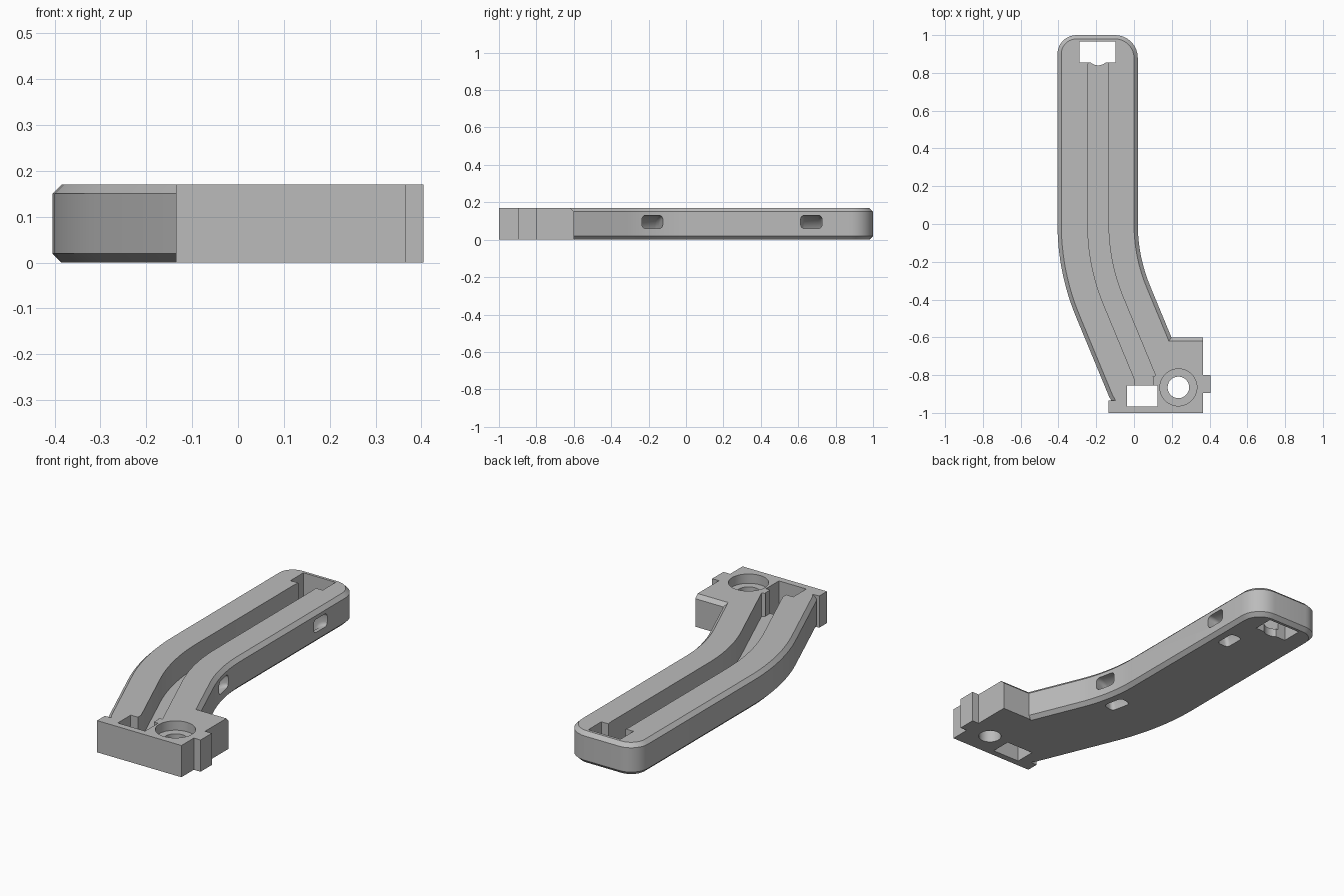
import bpy, bmesh, math
from mathutils import Vector, Matrix

cube = bpy.data.objects.get("Cube")
if cube:
    bpy.data.objects.remove(cube, do_unlink=True)

H = 0.17                      # thickness
C = 0.02                      # chamfer
BEND = math.radians(22.5)
BEND_X = 0.875                # bend centre, on y = 0

grey = bpy.data.materials.new("light grey plastic")
grey.use_nodes = True
grey.diffuse_color = (0.5, 0.5, 0.5, 1)
grey.node_tree.nodes["Principled BSDF"].inputs["Base Color"].default_value = (0.5, 0.5, 0.5, 1)


def make(name, bm):
    bmesh.ops.recalc_face_normals(bm, faces=bm.faces)
    mesh = bpy.data.meshes.new(name)
    bm.to_mesh(mesh)
    bm.free()
    mesh.materials.append(grey)
    ob = bpy.data.objects.new(name, mesh)
    bpy.context.collection.objects.link(ob)
    return ob


def prism(points, z0, z1):
    bm = bmesh.new()
    face = bm.faces.new([bm.verts.new((x, y, z0)) for x, y in points])
    top = bmesh.ops.extrude_face_region(bm, geom=[face])
    bmesh.ops.translate(bm, vec=(0, 0, z1 - z0),
                        verts=[v for v in top["geom"] if isinstance(v, bmesh.types.BMVert)])
    return bm


def box(name, x0, x1, y0, y1, z0=-0.1, z1=0.3):
    return make(name, prism([(x0, y0), (x1, y0), (x1, y1), (x0, y1)], z0, z1))


def circle(x, y, r, n=48):
    return arc(x, y, r, 0, 2 * math.pi * (n - 1) / n, n)


def arc(x, y, r, a0, a1, n):
    return [(x + r * math.cos(a0 + (a1 - a0) * i / (n - 1)),
             y + r * math.sin(a0 + (a1 - a0) * i / (n - 1))) for i in range(n)]


def bent_line(x, tail, n=14):
    """Bend at constant distance from the bend centre, then a straight tail."""
    r = BEND_X - x
    pts = arc(BEND_X, 0, r, math.pi, math.pi + BEND, n)
    end = pts[-1]
    return pts + [(end[0] + tail * math.sin(BEND), end[1] - tail * math.cos(BEND))]


def boolean(target, tool, operation):
    mod = target.modifiers.new(tool.name, 'BOOLEAN')
    mod.operation = operation
    mod.solver = 'EXACT'
    mod.object = tool
    deps = bpy.context.evaluated_depsgraph_get()
    mesh = bpy.data.meshes.new_from_object(target.evaluated_get(deps))
    target.modifiers.clear()
    target.data = mesh
    bpy.data.objects.remove(tool, do_unlink=True)


# Curved arm with chamfered rims
left = bent_line(-0.405, 0.46)
right = bent_line(0.02, 0.42)
outline = (left + [(-0.1, -0.97), (0.22, -0.97)] + right[::-1]
           + arc(-0.1, 0.88, 0.12, 0, math.pi / 2, 10)
           + arc(-0.305, 0.9, 0.1, math.pi / 2, math.pi, 10))
bm = prism(outline, 0, H)
rims = [e for e in bm.edges if abs(e.verts[0].co.z - e.verts[1].co.z) < 1e-5]
bmesh.ops.bevel(bm, geom=rims, offset=C, offset_type='OFFSET', segments=1,
                affect='EDGES', clamp_overlap=False)
arm = make("bracket_arm", bm)

# Square foot with a chamfered back edge
bm = prism([(-0.135, -1), (0.365, -1), (0.365, -0.6), (0.192, -0.6),
            (0.13, -0.64), (0.0, -0.93), (-0.135, -0.935)], 0, H)
back = [e for e in bm.edges if all(v.co.y > -0.61 and v.co.z > 0.1 for v in e.verts)]
bmesh.ops.bevel(bm, geom=back, offset=C, segments=1, affect='EDGES')
boolean(arm, make("foot", bm), 'UNION')

# Side locating tab
boolean(arm, box("tab", 0.33, 0.405, -0.895, -0.8, 0, H), 'UNION')

# Long channel following the arm
FLOOR = 0.045
inner, outer = bent_line(-0.135, 0.45), bent_line(-0.245, 0.45)
path = [(-0.135, 0.83), *inner, *outer[::-1], (-0.245, 0.83), (-0.235, 0.9), (-0.145, 0.9)]
boolean(arm, make("channel", prism(path, FLOOR, 0.3)), 'DIFFERENCE')
boolean(arm, box("channel_end", 0.005, 0.1, -0.88, -0.81, FLOOR), 'DIFFERENCE')

# Through windows at both ends, the upper one with a rounded lip
boolean(arm, box("upper_window", -0.288, -0.097, 0.855, 0.965), 'DIFFERENCE')
boolean(arm, make("window_lip", prism(circle(-0.19, 0.9, 0.06), -0.1, 0.1)), 'DIFFERENCE')
boolean(arm, box("lower_window", -0.037, 0.125, -0.965, -0.855), 'DIFFERENCE')

# Counterbored screw hole
boolean(arm, make("screw_hole", prism(circle(0.235, -0.865, 0.057), -0.1, 0.3)), 'DIFFERENCE')
boolean(arm, make("counterbore", prism(circle(0.235, -0.865, 0.098), 0.12, 0.3)), 'DIFFERENCE')


# Curved tie slots running from the side wall to the underside
def tie_slot(y):
    r = BEND_X - 0.02
    turn = math.asin(-y / r) if y < 0 else 0
    place = Matrix.Translation((BEND_X - r * math.cos(turn), y, 0)) @ Matrix.Rotation(turn, 4, 'Z')
    section = []
    for k, (sx, sy) in enumerate([(1, 1), (-1, 1), (-1, -1), (1, -1)]):
        a = k * math.pi / 2
        section += arc(0.095 + sx * 0.015, sy * 0.037, 0.02, a, a + math.pi / 2, 5)
    bm = bmesh.new()
    n = 40
    rings = []
    for i in range(n):
        a = 2 * math.pi * i / n
        rings.append([bm.verts.new(place @ Vector((d * math.cos(a), w, d * math.sin(a))))
                      for d, w in section])
    m = len(section)
    for i in range(n):
        p, q = rings[i], rings[(i + 1) % n]
        for j in range(m):
            bm.faces.new((p[j], p[(j + 1) % m], q[(j + 1) % m], q[j]))
    return make("tie_slot", bm)


for y in (-0.18, 0.67):
    boolean(arm, tie_slot(y), 'DIFFERENCE')

# One material and smooth curves with crisp edges
arm.data.materials.clear()
arm.data.materials.append(grey)
for poly in arm.data.polygons:
    poly.material_index = 0
bpy.ops.object.select_all(action='DESELECT')
arm.select_set(True)
bpy.context.view_layer.objects.active = arm
bpy.ops.object.shade_smooth_by_angle(angle=math.radians(25))
